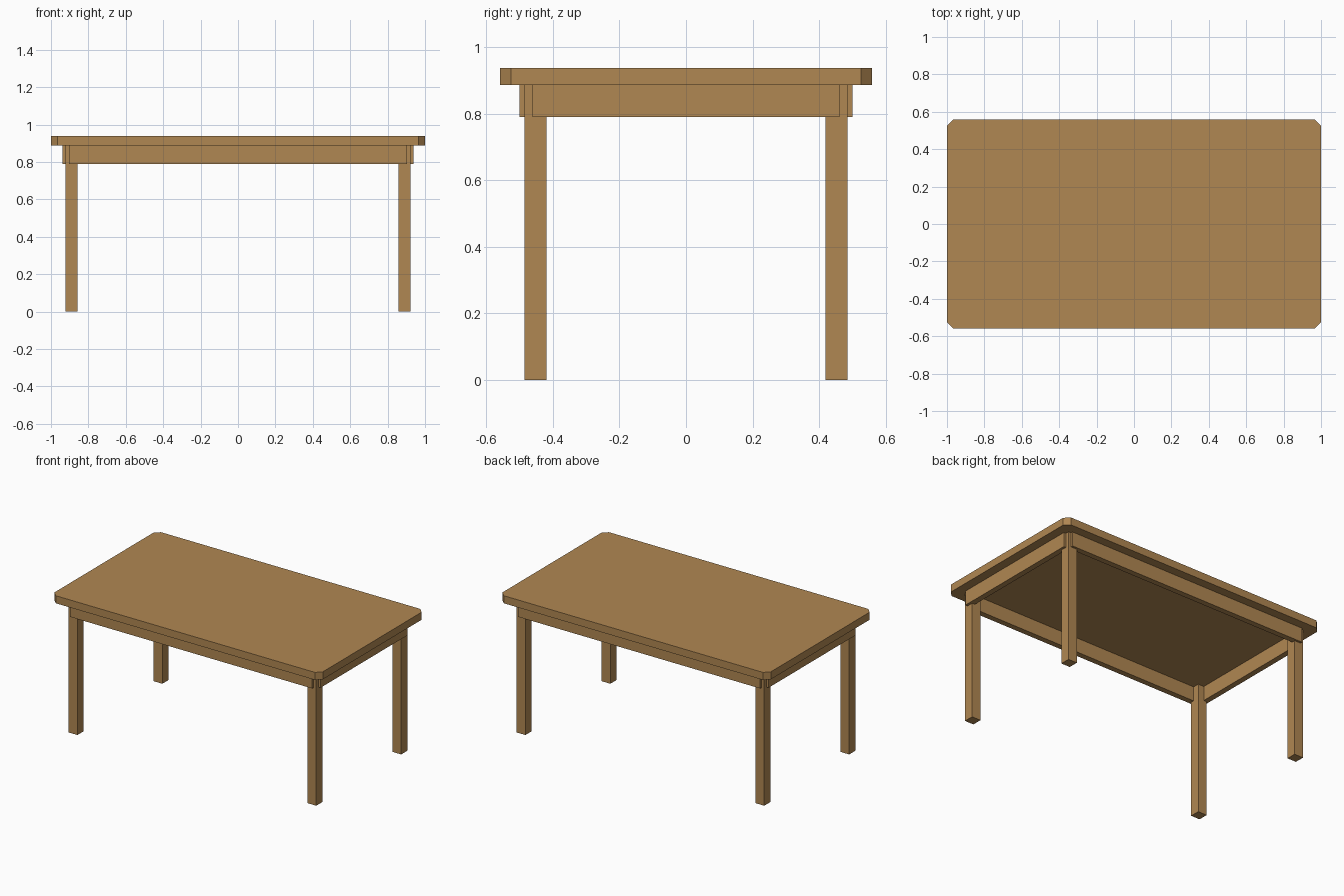
import bpy
import bmesh

if "Cube" in bpy.data.objects:
    bpy.data.objects.remove(bpy.data.objects["Cube"])

wood = bpy.data.materials.new("warm wood")
wood.diffuse_color = (0.434, 0.242, 0.084, 1)
wood.use_nodes = True
wood.node_tree.nodes["Principled BSDF"].inputs["Base Color"].default_value = wood.diffuse_color


def prism(name, outline, z0, z1):
    """Extrude a flat outline from z0 to z1."""
    bm = bmesh.new()
    face = bm.faces.new([bm.verts.new((x, y, z0)) for x, y in outline])
    ext = bmesh.ops.extrude_face_region(bm, geom=[face])
    verts = [v for v in ext["geom"] if isinstance(v, bmesh.types.BMVert)]
    bmesh.ops.translate(bm, verts=verts, vec=(0, 0, z1 - z0))
    bmesh.ops.recalc_face_normals(bm, faces=bm.faces)
    mesh = bpy.data.meshes.new(name)
    bm.to_mesh(mesh)
    bm.free()
    mesh.materials.append(wood)
    obj = bpy.data.objects.new(name, mesh)
    bpy.context.collection.objects.link(obj)
    return obj


def box(name, cx, cy, sx, sy, z0, z1):
    x, y = sx / 2, sy / 2
    corners = [(-x, -y), (x, -y), (x, y), (-x, y)]
    return prism(name, [(cx + a, cy + b) for a, b in corners], z0, z1)


APRON_Z, UNDERSIDE, TOP = 0.79, 0.887, 0.938

# Tabletop with clipped corners
X, Y, C = 1.0, 0.56, 0.034
prism("tabletop", [(-X + C, -Y), (X - C, -Y), (X, -Y + C), (X, Y - C),
                   (X - C, Y), (-X + C, Y), (-X, Y - C), (-X, -Y + C)],
      UNDERSIDE, TOP)

# Legs reach up to the tabletop
for sy, depth in ((-1, "front"), (1, "back")):
    for sx, side in ((-1, "left"), (1, "right")):
        box(f"{depth}_{side}_leg", sx * 0.89, sy * 0.452, 0.065, 0.066, 0, UNDERSIDE)

# Apron rails, stopping short of the leg corners
T = 0.038
for s, depth, side in ((-1, "front", "left"), (1, "back", "right")):
    box(f"{depth}_apron", 0, s * (0.5 - T / 2), 1.806, T, APRON_Z, UNDERSIDE)
    box(f"{side}_apron", s * (0.939 - T / 2), 0, T, 0.922, APRON_Z, UNDERSIDE)
